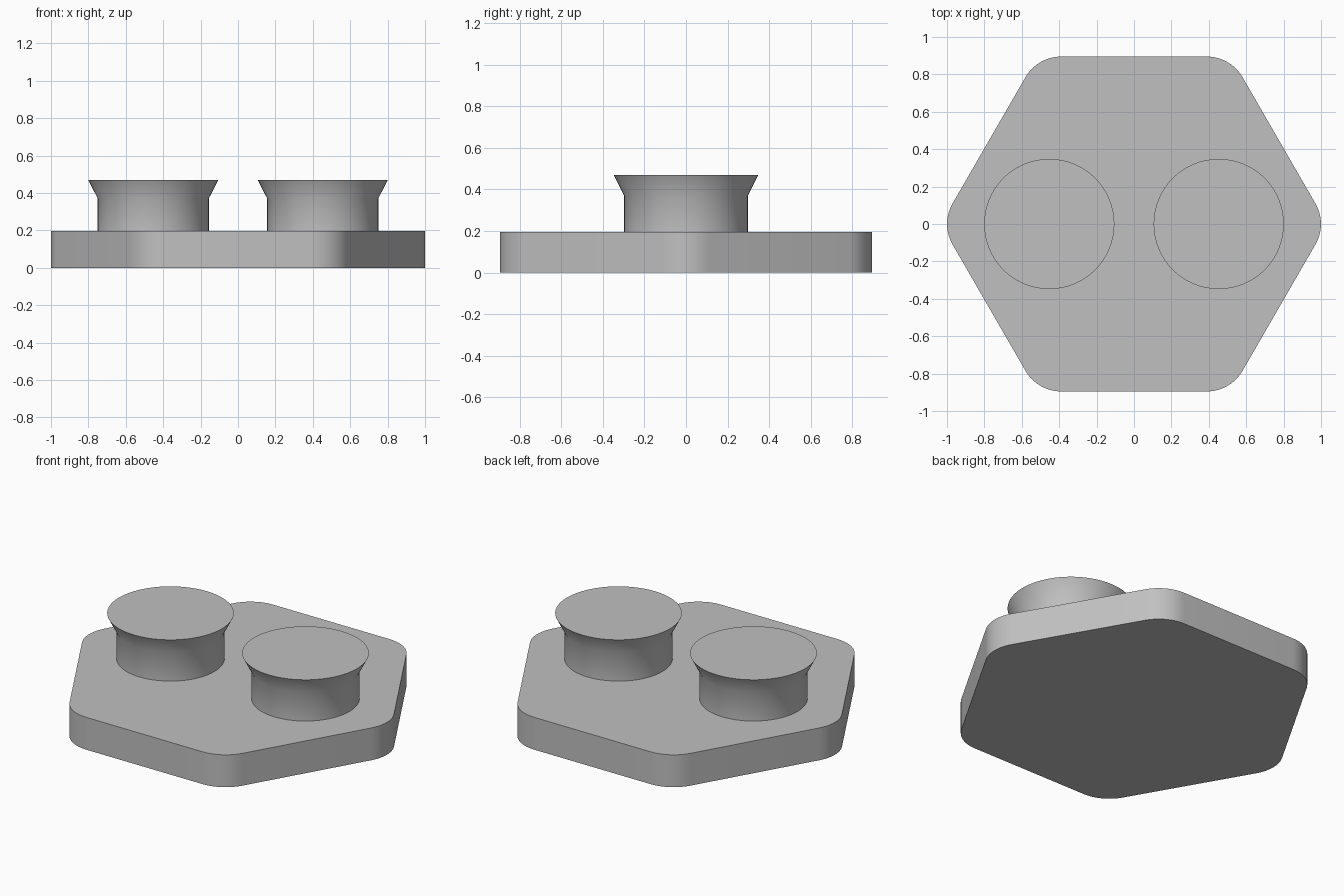
import bpy, bmesh, math
from mathutils import Vector

if "Cube" in bpy.data.objects:
    bpy.data.objects.remove(bpy.data.objects["Cube"])

grey = bpy.data.materials.new("plain_grey")
grey.diffuse_color = (0.53, 0.53, 0.53, 1)
grey.use_nodes = True
grey.node_tree.nodes["Principled BSDF"].inputs["Base Color"].default_value = grey.diffuse_color


def finish(bm, name):
    bmesh.ops.recalc_face_normals(bm, faces=bm.faces)
    mesh = bpy.data.meshes.new(name)
    bm.to_mesh(mesh)
    bm.free()
    obj = bpy.data.objects.new(name, mesh)
    mesh.materials.append(grey)
    bpy.context.collection.objects.link(obj)
    bpy.ops.object.select_all(action="DESELECT")
    obj.select_set(True)
    bpy.context.view_layer.objects.active = obj
    bpy.ops.object.shade_smooth_by_angle(angle=math.radians(35))
    return obj


# Base plate: hexagon with filleted corners, extruded upward
BASE_H, APOTHEM, FILLET, STEPS = 0.196, 0.895, 0.22, 12
bm = bmesh.new()
ring = []
centre_dist = (APOTHEM - FILLET) / math.cos(math.pi / 6)
for corner in range(6):
    a = corner * math.pi / 3
    for s in range(STEPS + 1):
        t = a - math.pi / 6 + s / STEPS * math.pi / 3
        ring.append(bm.verts.new((centre_dist * math.cos(a) + FILLET * math.cos(t),
                                  centre_dist * math.sin(a) + FILLET * math.sin(t), 0)))
bottom = bm.faces.new(ring)
ext = bmesh.ops.extrude_face_region(bm, geom=[bottom], use_keep_orig=True)
bmesh.ops.translate(bm, vec=(0, 0, BASE_H),
                    verts=[g for g in ext["geom"] if isinstance(g, bmesh.types.BMVert)])
finish(bm, "base_plate")


# Two studs: straight stem flaring out to a wide flat top
def stud(name, x):
    profile = [(0.297, BASE_H), (0.297, 0.37), (0.348, 0.47)]
    n = 64
    bm = bmesh.new()
    rings = [[bm.verts.new((x + r * math.cos(2 * math.pi * i / n),
                            r * math.sin(2 * math.pi * i / n), z)) for i in range(n)]
             for r, z in profile]
    for low, high in zip(rings, rings[1:]):
        for i in range(n):
            j = (i + 1) % n
            bm.faces.new((low[i], low[j], high[j], high[i]))
    bm.faces.new(rings[0])
    bm.faces.new(rings[-1])
    finish(bm, name)


stud("left_stud", -0.453)
stud("right_stud", 0.453)
